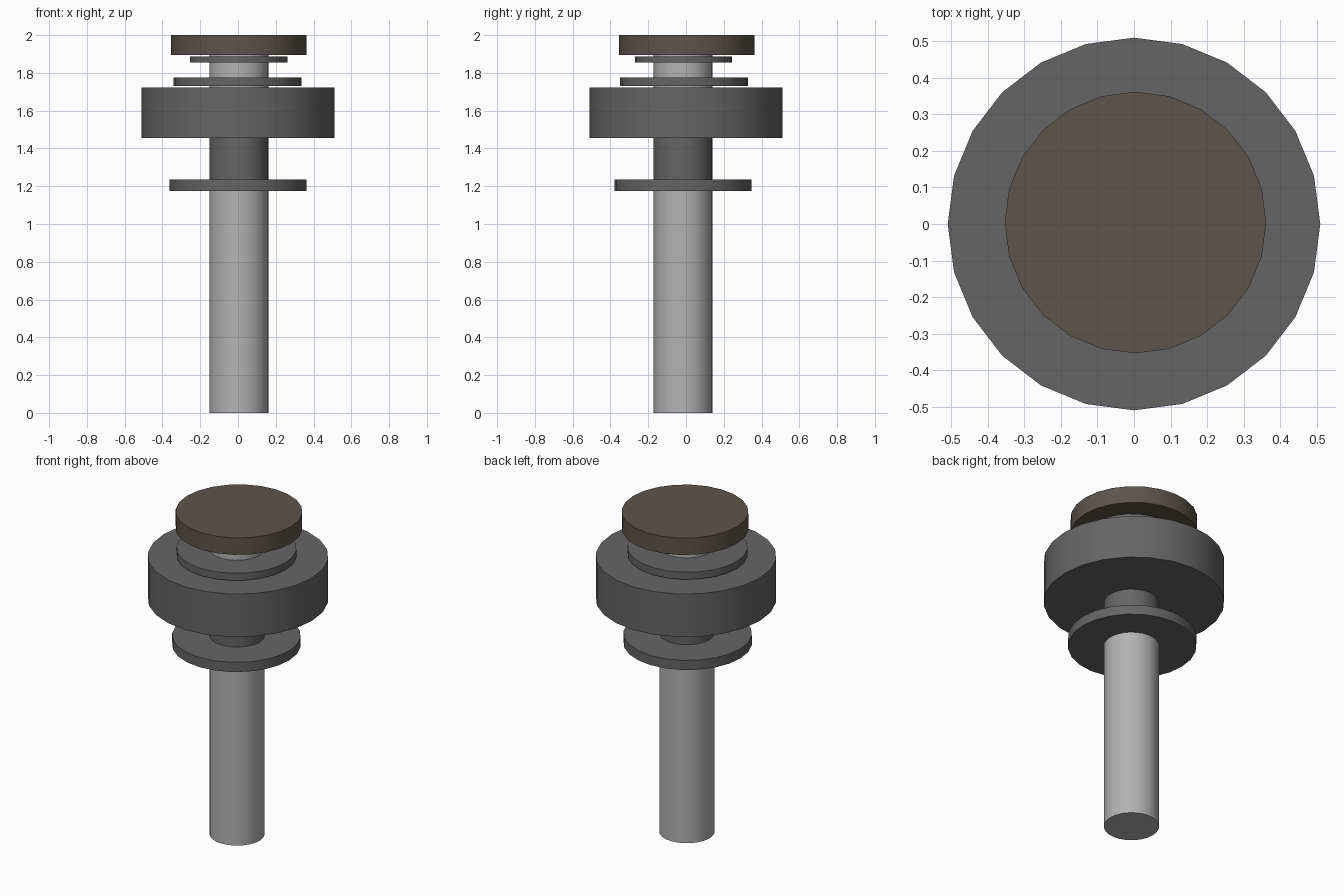
import bpy
from math import radians

if "Cube" in bpy.data.objects:
    bpy.data.objects.remove(bpy.data.objects["Cube"])


def colour(name, rgb):
    m = bpy.data.materials.new(name)
    m.diffuse_color = (*rgb, 1)
    m.use_nodes = True
    m.node_tree.nodes["Principled BSDF"].inputs["Base Color"].default_value = m.diffuse_color
    return m


LIGHT = colour("light_metal", (0.45, 0.45, 0.45))
DARK = colour("dark_metal", (0.13, 0.13, 0.13))
BROWN = colour("brown_cap", (0.11, 0.09, 0.07))


def disc(name, x, y, radius, z0, z1, mat):
    """24-sided upright cylinder between two heights."""
    bpy.ops.mesh.primitive_cylinder_add(
        vertices=24, radius=radius, depth=z1 - z0, location=(x, y, (z0 + z1) / 2))
    ob = bpy.context.object
    ob.name = name
    ob.data.materials.append(mat)
    bpy.ops.object.shade_smooth_by_angle(angle=radians(30))


# Shaft, with the dark sleeve as its middle section
disc("lower_shaft", 0.005, -0.016, 0.156, 0.0, 1.20, LIGHT)
disc("sleeve", 0.005, -0.016, 0.156, 1.20, 1.47, DARK)
disc("upper_shaft", 0.005, -0.016, 0.156, 1.47, 1.90, LIGHT)

# Collars and wheel
disc("lower_flange", 0.0, -0.016, 0.363, 1.175, 1.235, DARK)
disc("wheel", 0.0, 0.0, 0.51, 1.455, 1.722, DARK)
disc("upper_washer", -0.003, -0.011, 0.339, 1.73, 1.775, DARK)
disc("small_washer", 0.004, -0.013, 0.257, 1.855, 1.887, DARK)

# Top cap
disc("cap", 0.004, 0.004, 0.358, 1.895, 2.0, BROWN)
